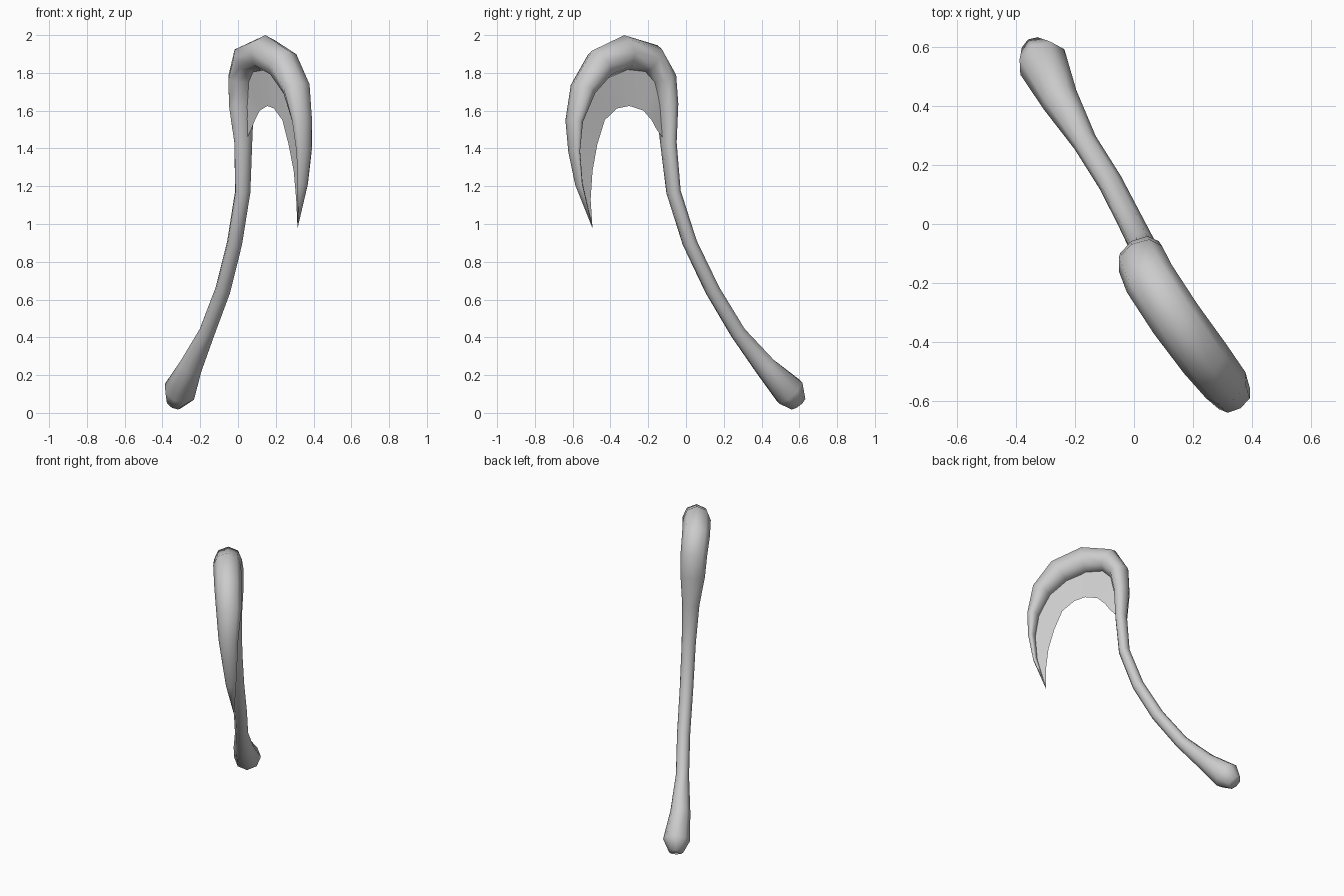
import bpy, bmesh, math
from mathutils import Vector

cube = bpy.data.objects.get("Cube")
if cube:
    bpy.data.objects.remove(cube)

# One plain grey material
grey = bpy.data.materials.new("light grey")
grey.use_nodes = True
colour = (0.6, 0.6, 0.6, 1)
grey.diffuse_color = colour
grey.node_tree.nodes["Principled BSDF"].inputs["Base Color"].default_value = colour

SIDES = 8
SIDEWAYS = Vector((0.84, 0.54, 0)).normalized()   # across the hook's plane

# Sections along the rod: x, y, z, sideways radius, in-plane radius
rod = [
    (-0.338, 0.592, 0.050, 0.045, 0.050),
    (-0.310, 0.548, 0.112, 0.086, 0.090),
    (-0.250, 0.420, 0.245, 0.064, 0.060),
    (-0.165, 0.275, 0.425, 0.042, 0.043),
    (-0.080, 0.140, 0.650, 0.042, 0.040),
    (-0.018, 0.020, 0.900, 0.043, 0.038),
    (0.025, -0.066, 1.170, 0.045, 0.036),
    (0.028, -0.093, 1.430, 0.055, 0.038),
    (0.018, -0.100, 1.630, 0.078, 0.050),
    (0.022, -0.118, 1.770, 0.085, 0.062),
    (0.052, -0.185, 1.875, 0.089, 0.082),
    (0.140, -0.320, 1.907, 0.089, 0.093),
    (0.240, -0.455, 1.845, 0.087, 0.088),
    (0.310, -0.545, 1.715, 0.080, 0.065),
    (0.340, -0.592, 1.545, 0.063, 0.038),
    (0.350, -0.592, 1.385, 0.048, 0.022),
    (0.343, -0.567, 1.210, 0.032, 0.013),
    (0.315, -0.495, 0.980, 0.001, 0.001),
]

# Inner edge of the web, one point per rod section from section 7 to the tip
web_edge = [
    (0.050, -0.125, 1.460), (0.070, -0.155, 1.500), (0.090, -0.182, 1.550),
    (0.115, -0.225, 1.600), (0.155, -0.300, 1.625), (0.190, -0.365, 1.612),
    (0.235, -0.430, 1.550), (0.268, -0.470, 1.420), (0.295, -0.495, 1.280),
    (0.308, -0.505, 1.130), (0.315, -0.495, 0.980),
]
centres = [Vector(s[:3]) for s in rod]


def finish(bm, name):
    mesh = bpy.data.meshes.new(name)
    bm.to_mesh(mesh)
    bm.free()
    obj = bpy.data.objects.new(name, mesh)
    bpy.context.collection.objects.link(obj)
    mesh.materials.append(grey)
    for p in mesh.polygons:
        p.use_smooth = True
    return obj


# Hooked rod: oval rings swept along the path
bm = bmesh.new()
rings = []
for i, (x, y, z, wide, deep) in enumerate(rod):
    ahead = centres[min(i + 1, len(rod) - 1)]
    behind = centres[max(i - 1, 0)]
    tangent = (ahead - behind).normalized()
    inward = tangent.cross(SIDEWAYS).normalized()
    across = inward.cross(tangent)
    ring = []
    for k in range(SIDES):
        a = 2 * math.pi * k / SIDES
        ring.append(bm.verts.new(centres[i] + across * wide * math.cos(a) + inward * deep * math.sin(a)))
    rings.append(ring)
for a, b in zip(rings, rings[1:]):
    for k in range(SIDES):
        n = (k + 1) % SIDES
        bm.faces.new((a[k], a[n], b[n], b[k]))
bm.faces.new(rings[0])
bm.faces.new(rings[-1])
bmesh.ops.recalc_face_normals(bm, faces=bm.faces)
finish(bm, "hooked_rod")

# Thin web lining the inside of the hook
bm = bmesh.new()
outer = [bm.verts.new(c) for c in centres[7:]]
inner = [bm.verts.new(p) for p in web_edge]
for i in range(len(inner) - 2):
    bm.faces.new((outer[i], outer[i + 1], inner[i + 1], inner[i]))
bm.faces.new((outer[-2], inner[-1], inner[-2]))
bmesh.ops.delete(bm, geom=[v for v in bm.verts if not v.link_faces], context='VERTS')
bmesh.ops.recalc_face_normals(bm, faces=bm.faces)
finish(bm, "hook_web")
